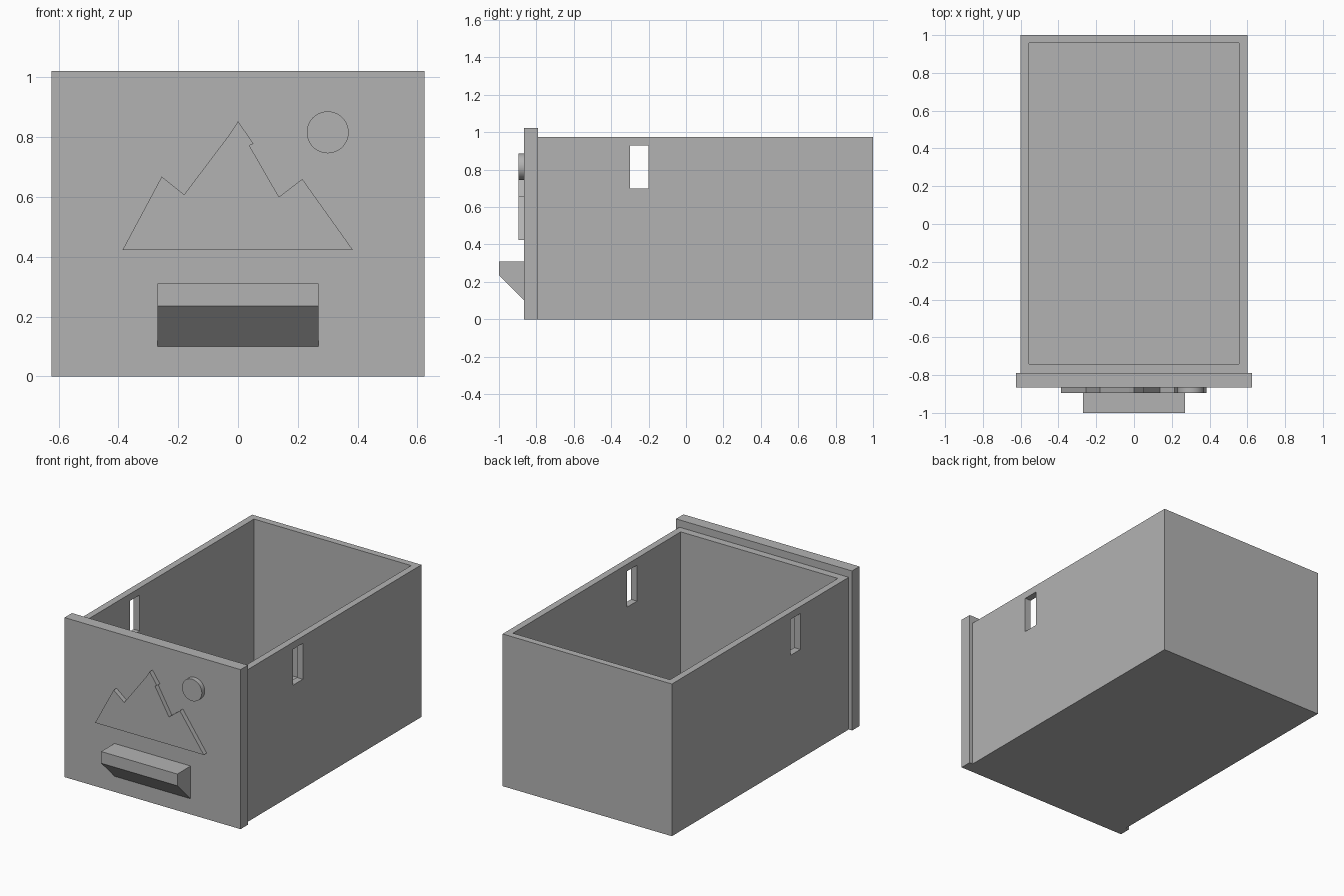
import bpy
import bmesh
from mathutils import Vector

cube = bpy.data.objects.get("Cube")
if cube:
    bpy.data.objects.remove(cube, do_unlink=True)

grey = bpy.data.materials.new("plain grey")
grey.use_nodes = True
color = (0.45, 0.45, 0.45, 1)
grey.diffuse_color = color
grey.node_tree.nodes["Principled BSDF"].inputs["Base Color"].default_value = color


def finish(name, bm):
    """Turn a bmesh into a grey object."""
    bmesh.ops.recalc_face_normals(bm, faces=bm.faces)
    mesh = bpy.data.meshes.new(name)
    bm.to_mesh(mesh)
    bm.free()
    mesh.materials.append(grey)
    obj = bpy.data.objects.new(name, mesh)
    bpy.context.collection.objects.link(obj)
    return obj


def block(name, low, high):
    """Box between two corners."""
    low, high = Vector(low), Vector(high)
    bm = bmesh.new()
    bmesh.ops.create_cube(bm, size=1)
    bmesh.ops.scale(bm, vec=high - low, verts=bm.verts)
    bmesh.ops.translate(bm, vec=(low + high) / 2, verts=bm.verts)
    return finish(name, bm)


def prism(name, outline, depth):
    """Extrude a closed outline along a vector."""
    bm = bmesh.new()
    face = bm.faces.new([bm.verts.new(p) for p in outline])
    grown = bmesh.ops.extrude_face_region(bm, geom=[face], use_keep_orig=True)
    moved = [v for v in grown["geom"] if isinstance(v, bmesh.types.BMVert)]
    bmesh.ops.translate(bm, vec=depth, verts=moved)
    return finish(name, bm)


def cut(target, cutter):
    """Subtract a cutter and discard it."""
    cutter.hide_render = True
    mod = target.modifiers.new("cut", "BOOLEAN")
    mod.operation = "DIFFERENCE"
    mod.solver = "EXACT"
    mod.object = cutter
    bpy.context.view_layer.objects.active = target
    bpy.ops.object.modifier_apply(modifier=mod.name)
    bpy.data.objects.remove(cutter, do_unlink=True)


PANEL_BACK, PANEL_FRONT, RELIEF_FRONT = -0.79, -0.865, -0.895

# Open drawer box with a slot through both side walls
box = block("drawer_box", (-0.6, PANEL_BACK, 0), (0.6, 1, 0.975))
cut(box, block("cavity_cutter", (-0.557, -0.742, 0.043), (0.557, 0.957, 1.2)))
cut(box, block("slot_cutter", (-0.8, -0.3, 0.7), (0.8, -0.2, 0.93)))

# Front panel, slightly wider and taller than the box
block("front_panel", (-0.624, PANEL_FRONT, 0), (0.624, PANEL_BACK, 1.022))

# Pull handle with a sloped underside
handle = [(-1, 0.31), (-1, 0.235), (PANEL_FRONT, 0.1), (PANEL_FRONT, 0.31)]
prism("pull_handle", [(-0.27, y, z) for y, z in handle], (0.54, 0, 0))

# Raised mountain relief
ridge = [(-0.386, 0.423), (-0.255, 0.668), (-0.18, 0.608), (-0.026, 0.812),
         (0, 0.853), (0.052, 0.778), (0.038, 0.772), (0.137, 0.6),
         (0.215, 0.66), (0.384, 0.423)]
relief_depth = (0, RELIEF_FRONT - PANEL_FRONT, 0)
prism("mountain_relief", [(x, PANEL_FRONT, z) for x, z in ridge], relief_depth)

# Raised sun disc
bpy.ops.mesh.primitive_cylinder_add(
    vertices=64, radius=0.07, depth=PANEL_FRONT - RELIEF_FRONT,
    location=(0.3, (PANEL_FRONT + RELIEF_FRONT) / 2, 0.816),
    rotation=(1.5708, 0, 0))
sun = bpy.context.object
sun.name = "sun_disc"
sun.data.materials.append(grey)
bpy.ops.object.shade_smooth_by_angle()
